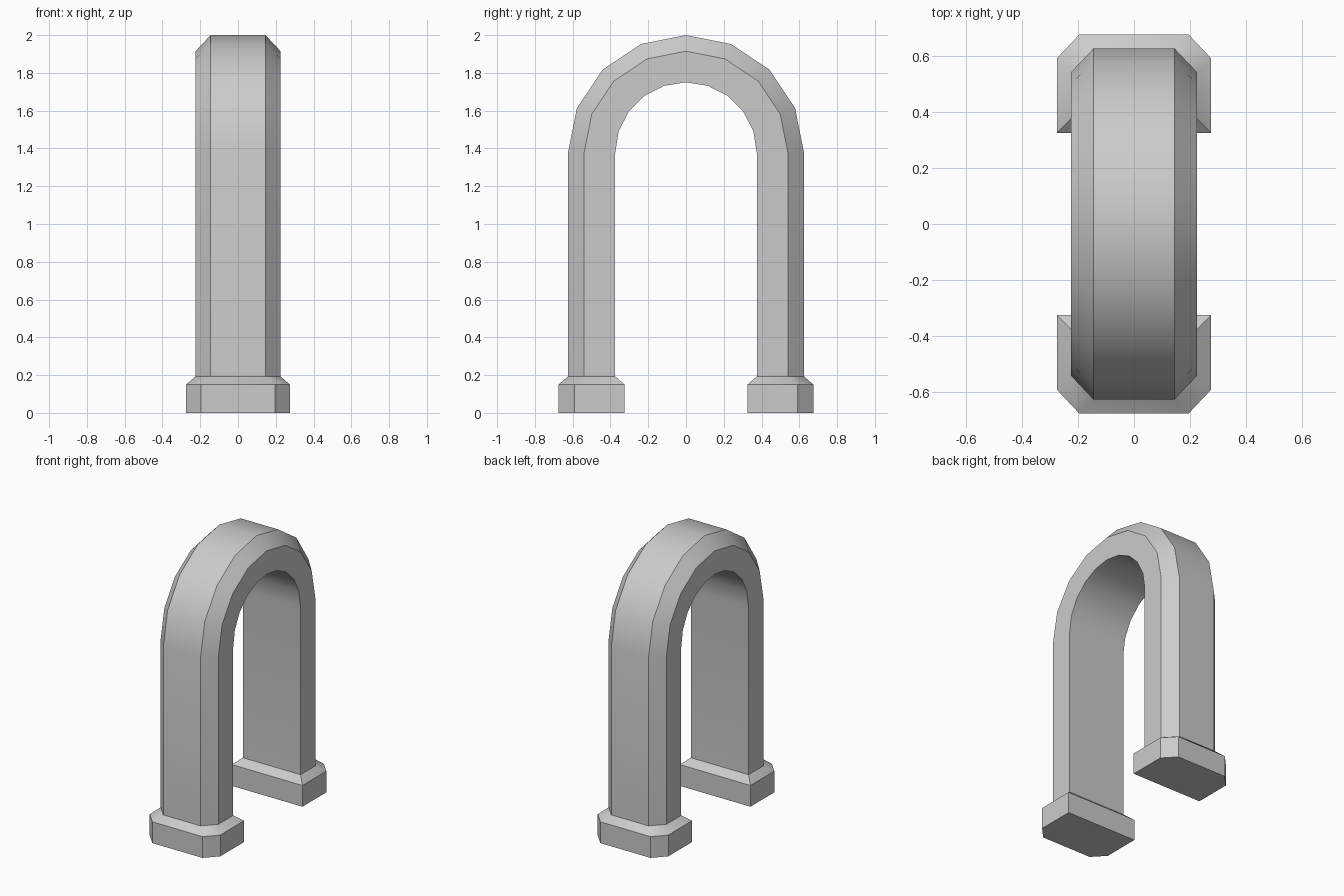
import bpy, bmesh, math

if "Cube" in bpy.data.objects:
    bpy.data.objects.remove(bpy.data.objects["Cube"])

SPRING = 1.375   # height where the legs turn into the round top
COLLAR = 0.193   # height where the legs meet the bases


def finish(bm, name):
    bmesh.ops.recalc_face_normals(bm, faces=bm.faces[:])
    mesh = bpy.data.meshes.new(name)
    bm.to_mesh(mesh)
    bm.free()
    ob = bpy.data.objects.new(name, mesh)
    bpy.context.collection.objects.link(ob)
    bpy.ops.object.select_all(action='DESELECT')
    bpy.context.view_layer.objects.active = ob
    ob.select_set(True)
    bpy.ops.object.shade_smooth_by_angle(angle=math.radians(30))
    return ob


def rail(bm, x, r, segments):
    """Inverted U line: leg, half circle, leg."""
    pts = [(r, COLLAR)]
    for i in range(segments + 1):
        a = math.pi * i / segments
        pts.append((r * math.cos(a), SPRING + r * math.sin(a)))
    pts.append((-r, COLLAR))
    return [bm.verts.new((x, y, z)) for y, z in pts]


def bridge(bm, a, b, closed=False):
    n = len(a)
    for i in range(n if closed else n - 1):
        j = (i + 1) % n
        bm.faces.new((a[i], a[j], b[j], b[i]))


# Arch: bevelled outer rim, flat sides, finer inner curve
bm = bmesh.new()
rim, edge, inner = [[rail(bm, s * x, r, n) for s in (-1, 1)]
                    for x, r, n in ((0.145, 0.625, 8), (0.225, 0.54, 8), (0.225, 0.375, 10))]
bridge(bm, *rim)
bridge(bm, *inner)
for k in (0, 1):
    bridge(bm, rim[k], edge[k])
    bm.faces.new(edge[k] + inner[k][::-1])
finish(bm, "arch")


# Bases: wider blocks with bevelled outer corners, sloping up to the legs
def outline(bm, side, grow, z):
    half = [(0.225 + grow, 0.375 - grow), (0.225 + grow, 0.54 + grow), (0.145 + grow, 0.625 + grow)]
    pts = half + [(-x, y) for x, y in reversed(half)]
    return [bm.verts.new((x, side * y, z)) for x, y in pts]


for side, name in ((-1, "front_base"), (1, "back_base")):
    bm = bmesh.new()
    rings = [outline(bm, side, g, z) for g, z in ((0.05, 0), (0.05, 0.15), (0, COLLAR))]
    bm.faces.new(rings[0])
    for lo, hi in zip(rings, rings[1:]):
        bridge(bm, lo, hi, closed=True)
    finish(bm, name)
